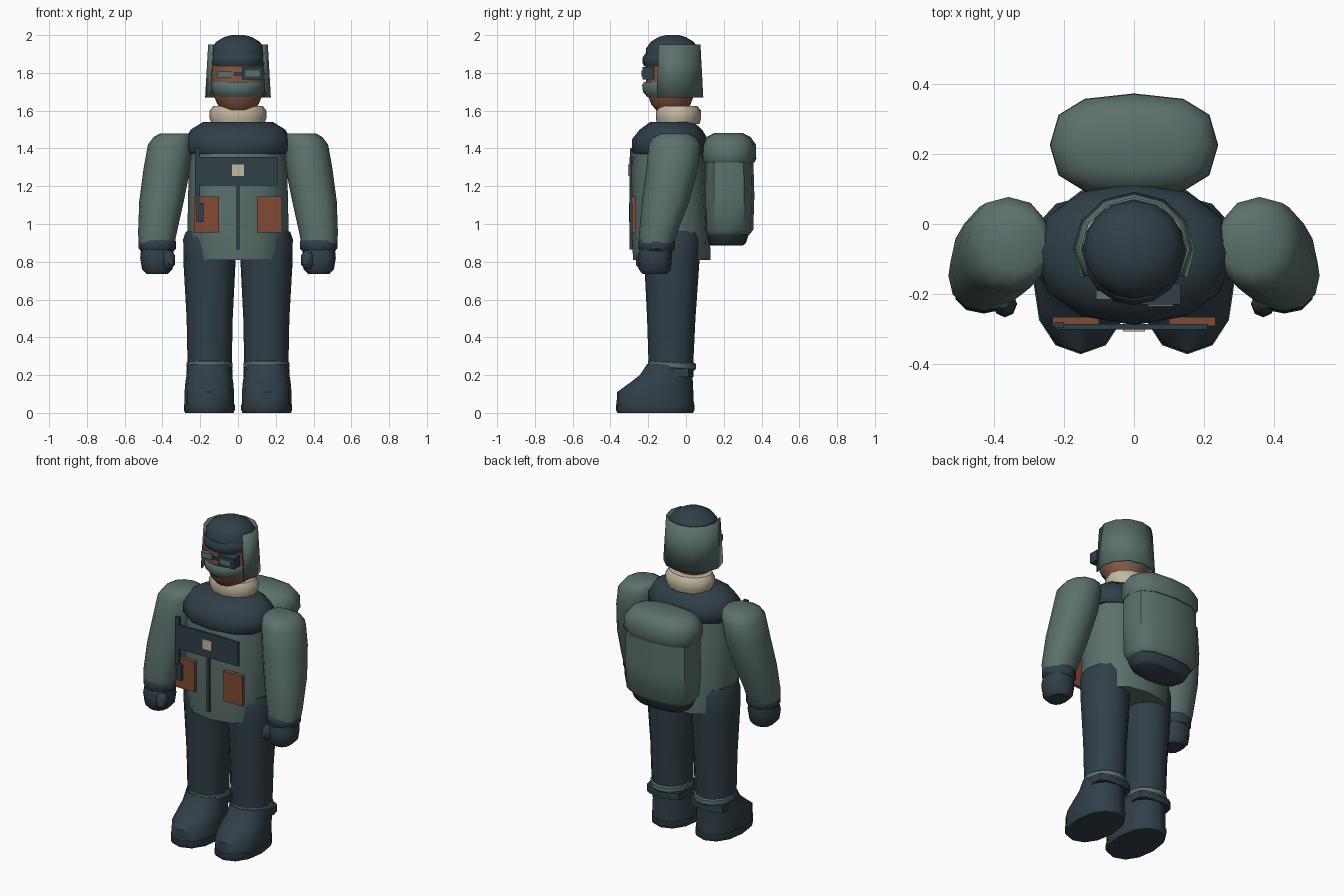
import bpy, bmesh, math


def material(name, rgb):
    m = bpy.data.materials.new(name)
    m.diffuse_color = (*rgb, 1)
    return m


SAGE = material("sage_cloth", (0.105, 0.165, 0.15))
NAVY = material("dark_navy", (0.03, 0.05, 0.064))
SKIN = material("skin_brown", (0.25, 0.095, 0.055))
RUST = material("rust_pocket", (0.22, 0.07, 0.033))
CREAM = material("cream", (0.55, 0.48, 0.36))


def finish(bm, name, mat, angle=40):
    bmesh.ops.recalc_face_normals(bm, faces=bm.faces)
    me = bpy.data.meshes.new(name)
    bm.to_mesh(me)
    bm.free()
    me.materials.append(mat)
    ob = bpy.data.objects.new(name, me)
    bpy.context.collection.objects.link(ob)
    bpy.ops.object.select_all(action='DESELECT')
    ob.select_set(True)
    bpy.context.view_layer.objects.active = ob
    bpy.ops.object.shade_smooth_by_angle(angle=math.radians(angle))
    return ob


def loft(name, mat, rings, n=12, power=2.0, side=1):
    """Stack rings (z, centre x, centre y, radius x, radius y) into a closed body."""
    bm = bmesh.new()
    rows = []
    for z, cx, cy, rx, ry in rings:
        row = []
        for i in range(n):
            a = 2 * math.pi * i / n
            c, s = math.cos(a), math.sin(a)
            x = cx + rx * math.copysign(abs(c) ** (2 / power), c)
            y = cy + ry * math.copysign(abs(s) ** (2 / power), s)
            row.append(bm.verts.new((side * x, y, z)))
        rows.append(row)
    for a, b in zip(rows, rows[1:]):
        for i in range(n):
            j = (i + 1) % n
            bm.faces.new((a[i], a[j], b[j], b[i]))
    bm.faces.new(rows[0])
    bm.faces.new(rows[-1])
    return finish(bm, name, mat)


def box(name, mat, x0, x1, y0, y1, z0, z1):
    bm = bmesh.new()
    bmesh.ops.create_cube(bm, size=1)
    for v in bm.verts:
        v.co = ((x0 + x1) / 2 + v.co.x * (x1 - x0),
                (y0 + y1) / 2 + v.co.y * (y1 - y0),
                (z0 + z1) / 2 + v.co.z * (z1 - z0))
    return finish(bm, name, mat)


# Jacket, shoulder yoke and collar
loft("jacket", SAGE, [(0.81, 0, -0.075, 0.245, 0.205), (0.93, 0, -0.08, 0.268, 0.207),
                      (1.12, 0, -0.085, 0.265, 0.203), (1.3, 0, -0.088, 0.26, 0.198),
                      (1.42, 0, -0.088, 0.24, 0.185)], power=2.2)
loft("shoulder_yoke", NAVY, [(1.37, 0, -0.088, 0.262, 0.19), (1.39, 0, -0.086, 0.28, 0.202),
                             (1.45, 0, -0.085, 0.28, 0.2), (1.5, 0, -0.08, 0.25, 0.165),
                             (1.54, 0, -0.075, 0.185, 0.115)], power=2.2)
loft("collar", CREAM, [(1.53, 0, -0.04, 0.14, 0.112), (1.56, 0, -0.04, 0.15, 0.12),
                       (1.6, 0, -0.04, 0.15, 0.12), (1.625, 0, -0.045, 0.132, 0.105)])

# Head, face mask, cap
loft("head", SKIN, [(1.6, 0, -0.075, 0.08, 0.08), (1.635, 0, -0.08, 0.11, 0.105),
                    (1.69, 0, -0.08, 0.132, 0.125), (1.76, 0, -0.08, 0.142, 0.133),
                    (1.87, 0, -0.08, 0.14, 0.133)], n=16)
loft("face_mask", SAGE, [(1.672, 0, -0.085, 0.118, 0.12), (1.7, 0, -0.085, 0.138, 0.143),
                         (1.735, 0, -0.085, 0.145, 0.147), (1.752, 0, -0.085, 0.138, 0.137)], n=16)
loft("cap_band", NAVY, [(1.833, 0, -0.08, 0.136, 0.139), (1.85, 0, -0.08, 0.147, 0.15),
                        (1.88, 0, -0.08, 0.147, 0.15), (1.897, 0, -0.08, 0.136, 0.139)], n=16)
loft("cap_dome", NAVY, [(1.88, 0, -0.073, 0.145, 0.143), (1.93, 0, -0.073, 0.14, 0.138),
                        (1.965, 0, -0.073, 0.115, 0.113), (1.99, 0, -0.073, 0.072, 0.071),
                        (2.0, 0, -0.073, 0.035, 0.035)], n=16)

# Open-fronted neck flap wrapped around the back of the head
bm = bmesh.new()
previous = None
for i in range(9):
    a = math.radians(-30 + 30 * i)
    pair = [bm.verts.new((r * math.cos(a), -0.072 + r * 0.94 * math.sin(a), z))
            for r, z in ((0.174, 1.67), (0.158, 1.95))]
    if previous:
        bm.faces.new((previous[0], pair[0], pair[1], previous[1]))
    previous = pair
flap = finish(bm, "neck_flap", SAGE, 20)
thick = flap.modifiers.new("thickness", 'SOLIDIFY')
thick.thickness = 0.008

# Goggles
box("goggle_frame", NAVY, 0.022, 0.132, -0.23, -0.17, 1.765, 1.83)
box("goggle_lens_right", SAGE, 0.04, 0.113, -0.235, -0.228, 1.782, 1.812)
box("goggle_lens_left", SAGE, -0.108, -0.03, -0.215, -0.19, 1.775, 1.81)
box("goggle_bridge", NAVY, -0.022, 0.025, -0.222, -0.2, 1.787, 1.802)

# Chest panel, zip, badge and radio
box("chest_panel", NAVY, -0.21, 0.21, -0.3, -0.285, 1.205, 1.355)
box("zip", NAVY, -0.009, 0.009, -0.3, -0.27, 0.865, 1.21)
box("badge", CREAM, -0.031, 0.031, -0.306, -0.299, 1.255, 1.315)
box("radio", NAVY, -0.22, -0.183, -0.302, -0.28, 1.01, 1.11)
box("radio_antenna", NAVY, -0.228, -0.2, -0.297, -0.28, 1.11, 1.4)

for side, label in ((1, "right"), (-1, "left")):
    # Pocket with its flap
    xs = sorted((side * 0.1, side * 0.232))
    box("pocket_" + label, RUST, *xs, -0.286, -0.265, 0.955, 1.115)
    box("pocket_flap_" + label, RUST, *xs, -0.291, -0.265, 1.115, 1.145)

    # Arm, cuff, glove and thumb
    loft("sleeve_" + label, SAGE,
         [(0.9, 0.43, -0.155, 0.095, 0.09), (0.95, 0.427, -0.148, 0.102, 0.1),
          (1.12, 0.405, -0.108, 0.118, 0.125), (1.3, 0.375, -0.072, 0.124, 0.137),
          (1.42, 0.358, -0.06, 0.119, 0.137), (1.46, 0.343, -0.06, 0.104, 0.115),
          (1.48, 0.332, -0.06, 0.08, 0.075)], power=2.2, side=side)
    loft("cuff_" + label, NAVY,
         [(0.855, 0.427, -0.155, 0.085, 0.085), (0.87, 0.427, -0.155, 0.099, 0.096),
          (0.908, 0.427, -0.155, 0.099, 0.096), (0.923, 0.427, -0.155, 0.088, 0.086)], side=side)
    loft("glove_" + label, NAVY,
         [(0.735, 0.428, -0.165, 0.055, 0.065), (0.76, 0.428, -0.165, 0.08, 0.085),
          (0.82, 0.428, -0.165, 0.09, 0.09), (0.87, 0.428, -0.158, 0.085, 0.085)],
         power=2.4, side=side)
    loft("thumb_" + label, NAVY,
         [(0.765, 0.37, -0.23, 0.02, 0.02), (0.785, 0.368, -0.23, 0.034, 0.036),
          (0.835, 0.368, -0.225, 0.034, 0.036), (0.86, 0.372, -0.22, 0.018, 0.02)],
         n=8, side=side)

    # Trouser leg
    loft("trouser_leg_" + label, NAVY,
         [(0.25, 0.15, -0.08, 0.117, 0.118), (0.5, 0.15, -0.078, 0.122, 0.128),
          (0.8, 0.151, -0.075, 0.138, 0.146), (0.92, 0.15, -0.075, 0.14, 0.152),
          (0.96, 0.148, -0.075, 0.128, 0.14)], power=2.1, side=side)

    # Boot with sole, top trim and heel tab
    loft("boot_" + label, NAVY,
         [(0.035, 0.152, -0.163, 0.131, 0.205), (0.11, 0.152, -0.163, 0.131, 0.202),
          (0.16, 0.152, -0.13, 0.127, 0.166), (0.2, 0.152, -0.105, 0.12, 0.14),
          (0.26, 0.152, -0.085, 0.116, 0.12)], power=2.2, side=side)
    loft("sole_" + label, NAVY,
         [(0, 0.152, -0.163, 0.128, 0.2), (0.015, 0.152, -0.163, 0.135, 0.208),
          (0.045, 0.152, -0.163, 0.135, 0.208)], power=2.2, side=side)
    trim = loft("boot_trim_" + label, SAGE,
                [(0.235, 0.15, -0.075, 0.115, 0.12), (0.243, 0.15, -0.075, 0.122, 0.127),
                 (0.268, 0.15, -0.075, 0.122, 0.127), (0.275, 0.15, -0.075, 0.115, 0.12)], side=side)
    for v in trim.data.vertices:
        v.co.z -= 0.06 * (v.co.y + 0.12)
    loft("heel_strap_" + label, NAVY,
         [(0.19, 0.15, -0.033, 0.122, 0.073), (0.235, 0.15, -0.033, 0.122, 0.073)],
         power=3, side=side)

# Backpack: body, rounded lid and dark base
loft("backpack_body", SAGE, [(0.945, 0, 0.222, 0.2, 0.115), (0.97, 0, 0.226, 0.222, 0.13),
                             (1.15, 0, 0.228, 0.23, 0.134), (1.35, 0, 0.226, 0.226, 0.13)], power=2.7)
loft("backpack_lid", SAGE, [(1.325, 0, 0.225, 0.228, 0.138), (1.345, 0, 0.225, 0.24, 0.147),
                            (1.42, 0, 0.225, 0.238, 0.145), (1.46, 0, 0.225, 0.205, 0.118),
                            (1.482, 0, 0.225, 0.14, 0.075)], power=2.6)
loft("backpack_base", NAVY, [(0.885, 0, 0.215, 0.16, 0.085), (0.9, 0, 0.217, 0.18, 0.1),
                             (0.957, 0, 0.22, 0.205, 0.116)], power=2.6)
